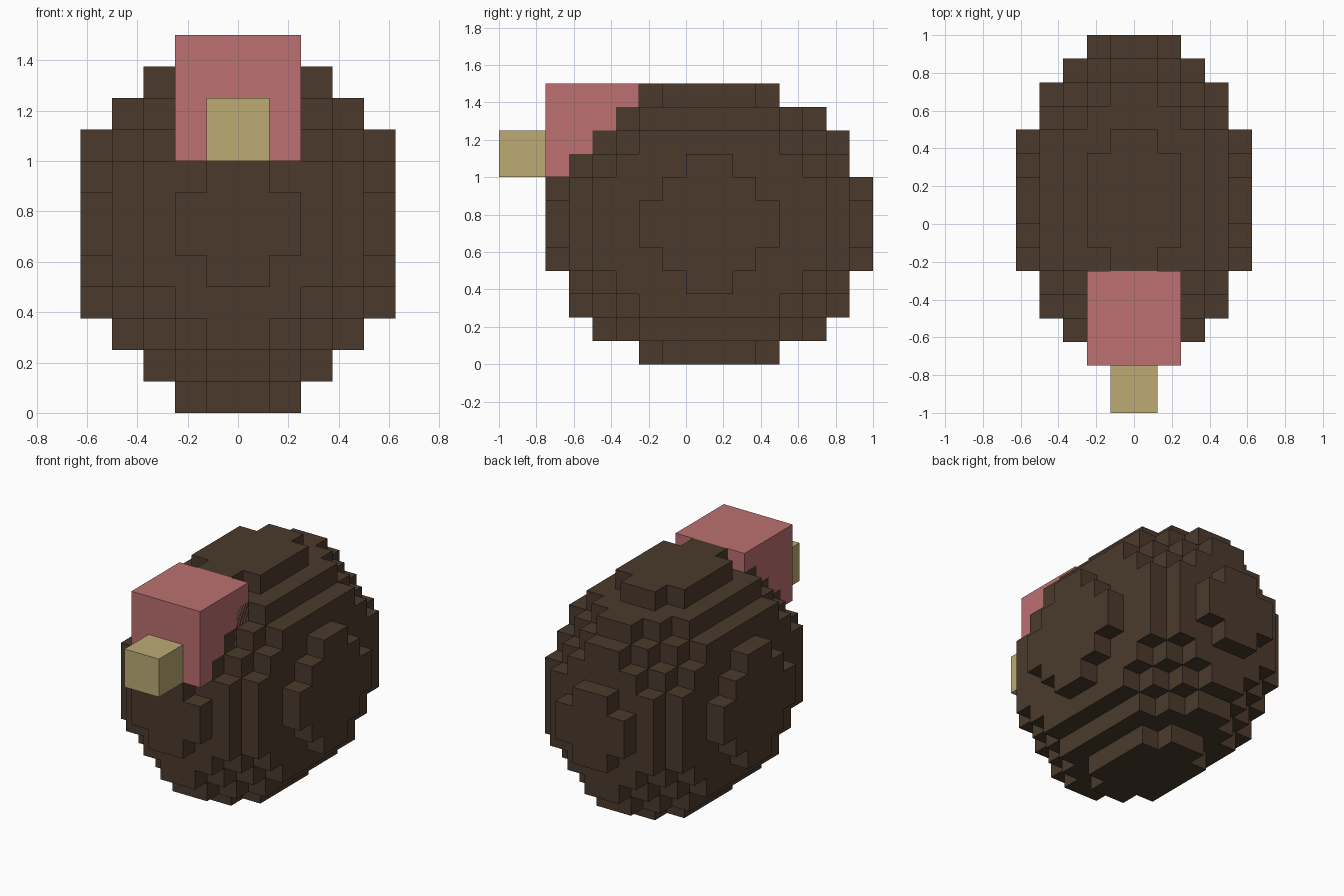
import bpy
import bmesh
from itertools import product
from mathutils import Vector

UNIT = 0.125  # size of one block

default = bpy.data.objects.get("Cube")
if default:
    bpy.data.objects.remove(default, do_unlink=True)


def make_material(name, color):
    mat = bpy.data.materials.new(name)
    mat.use_nodes = True
    mat.diffuse_color = (*color, 1)
    mat.node_tree.nodes["Principled BSDF"].inputs["Base Color"].default_value = (*color, 1)
    return mat


def add_object(name, bm, mat):
    bmesh.ops.recalc_face_normals(bm, faces=bm.faces[:])
    mesh = bpy.data.meshes.new(name)
    bm.to_mesh(mesh)
    bm.free()
    mesh.materials.append(mat)
    obj = bpy.data.objects.new(name, mesh)
    bpy.context.collection.objects.link(obj)
    return obj


def add_box(name, low, high, mat):
    low, high = Vector(low), Vector(high)
    bm = bmesh.new()
    bmesh.ops.create_cube(bm, size=1)
    bmesh.ops.scale(bm, vec=high - low, verts=bm.verts)
    bmesh.ops.translate(bm, vec=(low + high) / 2, verts=bm.verts)
    return add_object(name, bm, mat)


def add_block_ellipsoid(name, center, radii, mat):
    """Stepped ellipsoid: only the outer faces of the filled blocks are kept."""
    filled = {
        cell for cell in product(*(range(-r, r) for r in radii))
        if sum(((c + 0.5) / r) ** 2 for c, r in zip(cell, radii)) <= 1
    }
    bm = bmesh.new()
    corners = {}

    def corner(point):
        if point not in corners:
            corners[point] = bm.verts.new(Vector(center) + Vector(point) * UNIT)
        return corners[point]

    for cell in filled:
        for axis, side in product(range(3), (0, 1)):
            neighbour = list(cell)
            neighbour[axis] += 2 * side - 1
            if tuple(neighbour) in filled:
                continue
            u, v = (axis + 1) % 3, (axis + 2) % 3
            ring = []
            for du, dv in ((0, 0), (1, 0), (1, 1), (0, 1)):
                point = list(cell)
                point[axis] += side
                point[u] += du
                point[v] += dv
                ring.append(corner(tuple(point)))
            bm.faces.new(ring)
    return add_object(name, bm, mat)


brown = make_material("dark brown", (0.070, 0.042, 0.025))
pink = make_material("dusty pink", (0.503, 0.162, 0.162))
tan = make_material("tan", (0.509, 0.407, 0.178))

# Round stepped body
add_block_ellipsoid("body", (0, UNIT, 0.75), (5, 7, 6), brown)

# Head and beak
add_box("head", (-0.25, -0.75, 1.0), (0.25, -0.25, 1.5), pink)
add_box("beak", (-0.125, -1.0, 1.0), (0.125, -0.75, 1.25), tan)
